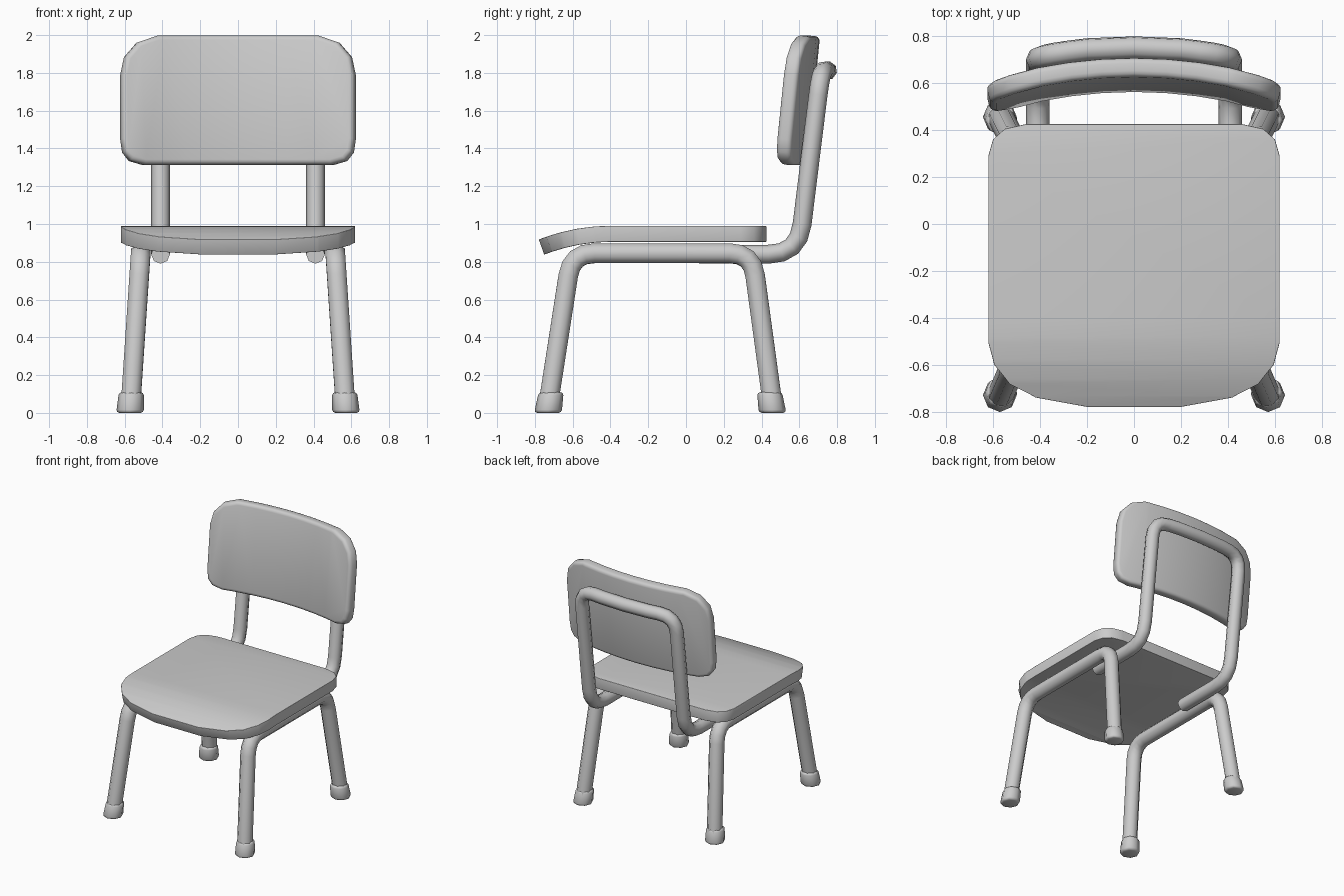
import bpy, bmesh
from mathutils import Vector

if "Cube" in bpy.data.objects:
    bpy.data.objects.remove(bpy.data.objects["Cube"])


def finish(obj, angle=0.7):
    bpy.ops.object.select_all(action='DESELECT')
    obj.select_set(True)
    bpy.context.view_layer.objects.active = obj
    bpy.ops.object.convert(target='MESH')
    bpy.ops.object.shade_smooth_by_angle(angle=angle)


def add_mesh(name, bm):
    mesh = bpy.data.meshes.new(name)
    bm.to_mesh(mesh)
    bm.free()
    obj = bpy.data.objects.new(name, mesh)
    bpy.context.collection.objects.link(obj)
    return obj


def round_path(points, steps=4):
    """Each point is (x, y, z, cut); corners with a cut are rounded off."""
    pts = [Vector(p[:3]) for p in points]
    out = []
    for i, p in enumerate(pts):
        cut = points[i][3]
        if cut == 0:
            out.append(p)
            continue
        a = p + (pts[i - 1] - p).normalized() * cut
        b = p + (pts[i + 1] - p).normalized() * cut
        for k in range(steps + 1):
            t = k / steps
            out.append(a * (1 - t) ** 2 + p * 2 * t * (1 - t) + b * t * t)
    return out


def tube(name, points, radius):
    path = round_path(points)
    curve = bpy.data.curves.new(name, 'CURVE')
    curve.dimensions = '3D'
    curve.bevel_depth = radius
    curve.bevel_resolution = 2
    curve.use_fill_caps = True
    spline = curve.splines.new('POLY')
    spline.points.add(len(path) - 1)
    for sp, p in zip(spline.points, path):
        sp.co = (*p, 1)
    obj = bpy.data.objects.new(name, curve)
    bpy.context.collection.objects.link(obj)
    finish(obj, 1.0)


def panel(name, half, cuts, axis, bend, thickness):
    """Mirrored flat outline, sliced across, bent, then thickened."""
    outline = half + [(-x, v) for x, v in reversed(half)]
    bm = bmesh.new()
    bm.faces.new([bm.verts.new((x, v, 0)) for x, v in outline])
    for c in cuts:
        bmesh.ops.bisect_plane(bm, geom=bm.verts[:] + bm.edges[:] + bm.faces[:],
                               plane_co=Vector(axis) * c, plane_no=axis)
    for v in bm.verts:
        v.co = bend(v.co.x, v.co.y)
    bm.normal_update()
    obj = add_mesh(name, bm)
    solid = obj.modifiers.new('thickness', 'SOLIDIFY')
    solid.thickness = thickness
    solid.offset = 0
    bevel = obj.modifiers.new('soft_edge', 'BEVEL')
    bevel.width = 0.025
    bevel.segments = 3
    bevel.limit_method = 'ANGLE'
    bevel.angle_limit = 0.9
    finish(obj)


# Seat with its front edge rolling down
panel('seat',
      [(.2, -.765), (.42, -.725), (.53, -.67), (.595, -.59), (.62, -.5),
       (.62, .29), (.6, .36), (.55, .405), (.46, .425)],
      [-.72, -.65, -.57, -.48, -.4], (0, 1, 0),
      lambda x, y: Vector((x, y, .948 - .525 * min(0, y + .4) ** 2)), .085)

# Curved, slightly reclined backrest
panel('backrest',
      [(.5, 1.313), (.575, 1.335), (.61, 1.38), (.62, 1.45),
       (.62, 1.79), (.6, 1.885), (.535, 1.96), (.43, 1.996)],
      [-.4, -.27, -.14, 0, .14, .27, .4], (1, 0, 0),
      lambda x, z: Vector((x, .60 + .1 * (z - 1.31) - .25 * x * x, z)), .082)

# Bent tube carrying the backrest
right = [(.41, .07, .84, 0), (.41, .595, .84, .16), (.41, .715, 1.812, .13),
         (.2, .742, 1.812, 0)]
left = [(-x, y, z, c) for x, y, z, c in reversed(right)]
tube('back_frame', right + [(0, .75, 1.812, 0)] + left, .05)

# Leg tubes, one per side, with end caps on the feet
for side, s in (('right', 1), ('left', -1)):
    tube(side + '_leg_frame',
         [(s * .57, -.733, .02, 0), (s * .515, -.605, .845, .12),
          (s * .515, .35, .845, .12), (s * .57, .462, .02, 0)], .056)
    for end, y, lean in (('front', -.731, .155), ('back', .458, -.14)):
        bm = bmesh.new()
        bmesh.ops.create_cone(bm, cap_ends=True, segments=8,
                              radius1=.073, radius2=.066, depth=.11)
        rims = [e for e in bm.edges if abs(e.verts[0].co.z - e.verts[1].co.z) < .01]
        bmesh.ops.bevel(bm, geom=rims, offset=.016, segments=2,
                        profile=.5, affect='EDGES')
        for v in bm.verts:
            z = v.co.z + .055
            v.co = (v.co.x + s * (.572 - .067 * z), v.co.y + y + lean * z, z)
        finish(add_mesh(f'{side}_{end}_foot', bm), 1.0)
